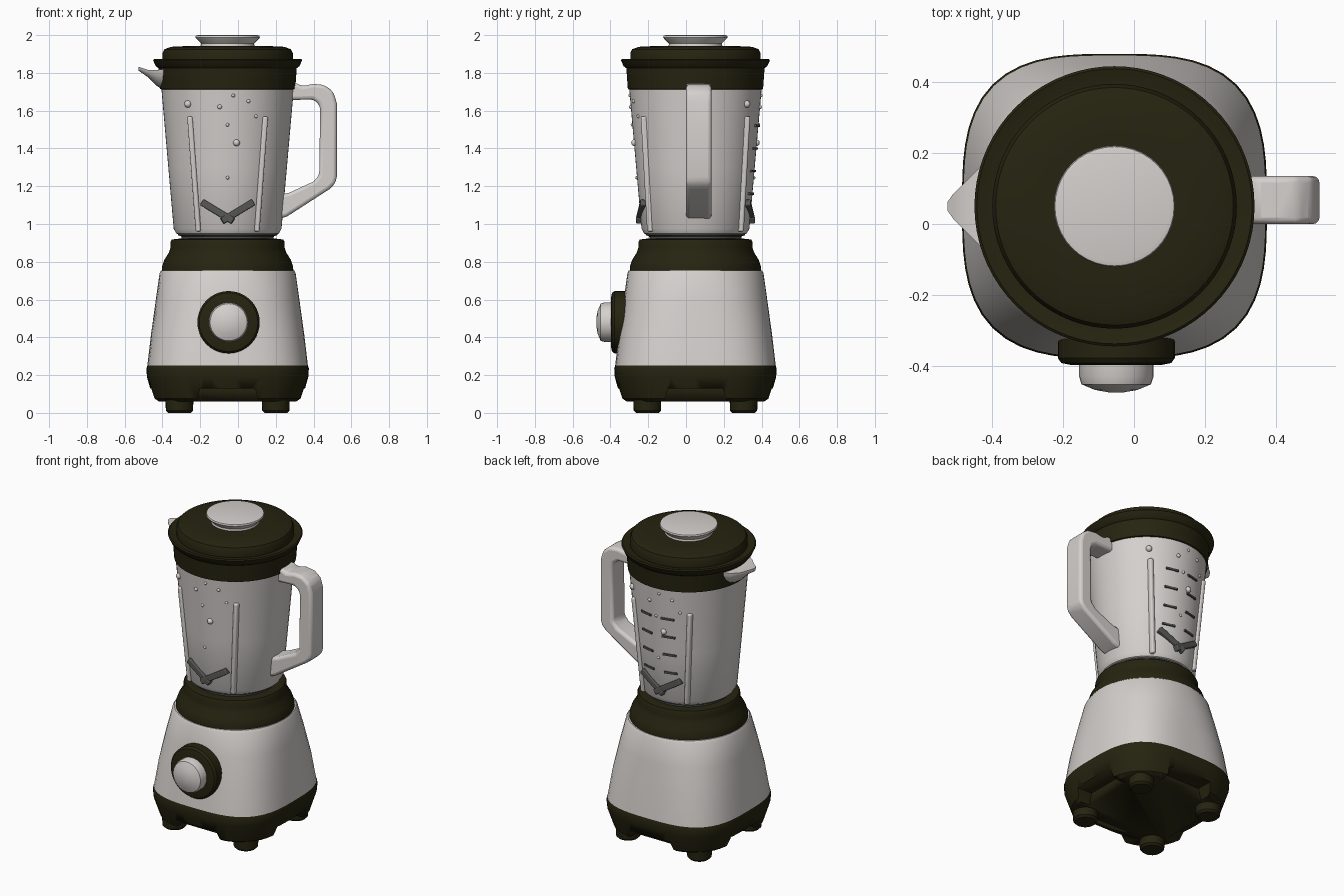
import bpy, bmesh, math
from mathutils import Vector, Matrix

if "Cube" in bpy.data.objects:
    bpy.data.objects.remove(bpy.data.objects["Cube"])

CX, CY = -0.055, 0.05          # common axis of base, jar and lid


def mat(name, rgb):
    m = bpy.data.materials.new(name)
    m.diffuse_color = (*rgb, 1)
    m.use_nodes = True
    m.node_tree.nodes["Principled BSDF"].inputs["Base Color"].default_value = m.diffuse_color
    return m


WHITE = mat("warm_white", (0.66, 0.63, 0.61))
DARK = mat("dark_olive", (0.019, 0.017, 0.005))
GREY = mat("steel_grey", (0.09, 0.09, 0.085))


def finish(name, bm, m, loc=(0, 0, 0), rot=(0, 0, 0), bevel=0, angle=35):
    bmesh.ops.recalc_face_normals(bm, faces=bm.faces)
    me = bpy.data.meshes.new(name)
    bm.to_mesh(me)
    bm.free()
    ob = bpy.data.objects.new(name, me)
    bpy.context.collection.objects.link(ob)
    ob.location, ob.rotation_euler = loc, rot
    me.materials.append(m)
    if bevel:
        b = ob.modifiers.new("bevel", 'BEVEL')
        b.width, b.segments, b.limit_method = bevel, 3, 'ANGLE'
    bpy.ops.object.select_all(action='DESELECT')
    ob.select_set(True)
    bpy.context.view_layer.objects.active = ob
    bpy.ops.object.shade_smooth_by_angle(angle=math.radians(angle))
    return ob


def loft(name, profile, m, loc=(CX, CY, 0), rot=(0, 0, 0), seg=64, angle=35):
    """Stack of superellipse rings (z, half width, exponent), capped."""
    bm = bmesh.new()
    rings = []
    for z, a, n in profile:
        ring = []
        for i in range(seg):
            t = 2 * math.pi * i / seg
            c, s = math.cos(t), math.sin(t)
            r = a / (abs(c) ** n + abs(s) ** n) ** (1 / n)
            ring.append(bm.verts.new((r * c, r * s, z)))
        rings.append(ring)
    for lo, hi in zip(rings, rings[1:]):
        for i in range(seg):
            j = (i + 1) % seg
            bm.faces.new((lo[i], lo[j], hi[j], hi[i]))
    bm.faces.new(rings[0])
    bm.faces.new(rings[-1])
    return finish(name, bm, m, loc, rot, angle=angle)


def turned(name, pts, m, **kw):
    return loft(name, [(z, r, 2) for r, z in pts], m, **kw)


def bar(name, p, q, width, depth, m, bevel=0.006):
    """Box running from p to q; depth lies along y."""
    p, q = Vector(p), Vector(q)
    d = (q - p).normalized()
    side = d.cross(Vector((0, 1, 0))).normalized()
    out = side.cross(d)
    mx = Matrix((side * width, out * depth, d * (q - p).length)).transposed().to_4x4()
    mx.translation = (p + q) / 2
    bm = bmesh.new()
    bmesh.ops.create_cube(bm, size=1, matrix=mx)
    return finish(name, bm, m, bevel=bevel)


def prism(name, outline, to3d, d0, d1, m, bevel):
    bm = bmesh.new()
    a = [bm.verts.new(to3d(u, v, d0)) for u, v in outline]
    b = [bm.verts.new(to3d(u, v, d1)) for u, v in outline]
    n = len(a)
    bm.faces.new(a)
    bm.faces.new(b)
    for i in range(n):
        bm.faces.new((a[i], a[(i + 1) % n], b[(i + 1) % n], b[i]))
    return finish(name, bm, m, bevel=bevel)


# Base skirt with an arch cut in each side
skirt = loft("base_skirt", [(0.06, 0.375, 3), (0.075, 0.395, 3), (0.19, 0.427, 3.1),
                            (0.235, 0.43, 3.1), (0.25, 0.425, 3.1)], DARK)
for k in range(4):
    bm = bmesh.new()
    v = bmesh.ops.create_cube(bm, size=1)["verts"]
    for p in v:
        w = 0.36 if p.co.z < 0 else 0.29
        p.co = (p.co.x * w, -0.45 + p.co.y * 0.3, 0.07 + p.co.z * 0.12)
    cut = finish("arch_cutter", bm, DARK, (CX, CY, 0), (0, 0, k * math.pi / 2))
    cut.hide_render = True
    bpy.context.view_layer.update()
    mod = skirt.modifiers.new("arch", 'BOOLEAN')
    mod.operation, mod.object = 'DIFFERENCE', cut
    bpy.context.view_layer.objects.active = skirt
    bpy.ops.object.modifier_apply(modifier=mod.name)
    bpy.data.objects.remove(cut)

# Feet
for sx in (-1, 1):
    for sy in (-1, 1):
        turned("foot", [(0.06, 0), (0.072, 0.012), (0.075, 0.10)], DARK,
               loc=(CX + sx * 0.255, CY + sy * 0.255, 0), seg=24)

# Motor housing and collar
loft("motor_housing", [(0.25, 0.425, 3.1), (0.42, 0.405, 2.9), (0.60, 0.38, 2.5),
                       (0.74, 0.36, 2.15), (0.755, 0.352, 2.1)], WHITE)
turned("collar", [(0.348, 0.75), (0.347, 0.775), (0.335, 0.81), (0.31, 0.85), (0.302, 0.875),
                  (0.302, 0.905), (0.295, 0.918), (0.26, 0.922)], DARK)

# Control dial on the front
rot = (math.pi / 2, 0, 0)
turned("dial_ring", [(0.165, 0.25), (0.165, 0.378), (0.155, 0.392), (0.125, 0.398)], DARK,
       loc=(-0.05, 0, 0.48), rot=rot, seg=40)
turned("dial_knob", [(0.105, 0.38), (0.105, 0.43), (0.098, 0.452), (0.06, 0.468), (0.02, 0.475)],
       WHITE, loc=(-0.05, 0, 0.48), rot=rot, seg=32)


# Jar
def jar_r(z):
    return 0.285 + (z - 0.97) * 0.065 / 0.74


def on_jar(x, z, side, lift=0.0):
    y = math.sqrt(max(jar_r(z) ** 2 - x * x, 0)) + lift
    return (CX + x, CY + side * y, z)


turned("jar_foot", [(0.24, 0.90), (0.245, 0.935), (0.262, 0.94), (0.266, 0.955), (0.25, 0.965)], GREY)
turned("jar", [(0.25, 0.94), (0.272, 0.95), (jar_r(0.975), 0.975), (jar_r(1.3), 1.3),
               (jar_r(1.72), 1.72)], WHITE)

# Ribs, bubbles, blades and marks, raised on front and back of the jar
bubbles = [(-0.21, 1.635, .019), (-0.042, 1.62, .012), (0.03, 1.68, .009), (0.11, 1.65, .01),
           (0, 1.525, .009), (0.15, 1.57, .009), (0.047, 1.43, .018), (0, 1.245, .009)]
for side in (-1, 1):
    for sx in (-1, 1):
        bar("jar_rib", on_jar(sx * 0.155, 0.96, side), on_jar(sx * 0.20, 1.57, side),
            0.028, 0.035, WHITE, 0.01)
        bar("blade", on_jar(sx * 0.135, 1.115, side, 0.002), on_jar(-sx * 0.03, 1.015, side, 0.004),
            0.036, 0.05, GREY)
    for x, z, r in bubbles:
        bm = bmesh.new()
        bmesh.ops.create_uvsphere(bm, u_segments=16, v_segments=10, radius=r)
        finish("bubble", bm, WHITE, on_jar(-side * x, z, side))
for i in range(4):
    for sx in (-1, 1):
        z = 1.16 + i * 0.12
        bar("measure_mark", on_jar(sx * 0.035, z, 1), on_jar(sx * 0.115, z, 1), 0.012, 0.02, GREY, 0)

# Handle: two closed halves of the loop as one outline
handle = [(0.25, 1.745), (0.31, 1.745), (0.34, 1.73), (0.40, 1.742), (0.46, 1.735), (0.505, 1.70),
          (0.523, 1.64), (0.523, 1.25), (0.515, 1.215), (0.485, 1.185), (0.26, 1.04), (0.20, 1.02),
          (0.20, 1.15), (0.27, 1.165), (0.40, 1.225), (0.43, 1.26), (0.435, 1.61), (0.425, 1.64),
          (0.395, 1.66), (0.25, 1.655)]
prism("handle", handle, lambda x, z, d: (x, d, z), 0.0, 0.135, WHITE, 0.022)

# Pouring spout: wedge narrowing to the tip
bm = bmesh.new()
rings = []
for x, w, zb, zt in [(-0.36, 0.15, 1.69, 1.825), (-0.43, 0.115, 1.735, 1.815),
                     (-0.475, 0.07, 1.78, 1.815), (-0.51, 0.035, 1.805, 1.827),
                     (-0.526, 0.012, 1.815, 1.832)]:
    ring = [bm.verts.new((x, CY - w, zt)), bm.verts.new((x, CY + w, zt))]
    for i in range(9):
        t = math.pi * (i + 0.5) / 9
        ring.append(bm.verts.new((x, CY + w * math.cos(t), zt - 0.004 - (zt - zb) * math.sin(t))))
    rings.append(ring)
for a, b in zip(rings, rings[1:]):
    for i in range(11):
        bm.faces.new((a[i], a[(i + 1) % 11], b[(i + 1) % 11], b[i]))
bm.faces.new(rings[0])
bm.faces.new(rings[-1])
finish("spout", bm, WHITE)

# Lid and cap
turned("lid", [(0.345, 1.71), (0.358, 1.715), (0.366, 1.825), (0.38, 1.835), (0.395, 1.868),
               (0.388, 1.874), (0.365, 1.868), (0.345, 1.866), (0.345, 1.905), (0.335, 1.925),
               (0.30, 1.938), (0.20, 1.943)], DARK, seg=72)
turned("cap", [(0.145, 1.93), (0.14, 1.955), (0.165, 1.98), (0.171, 1.988), (0.168, 1.997),
               (0.155, 2.0)], WHITE, seg=40)
